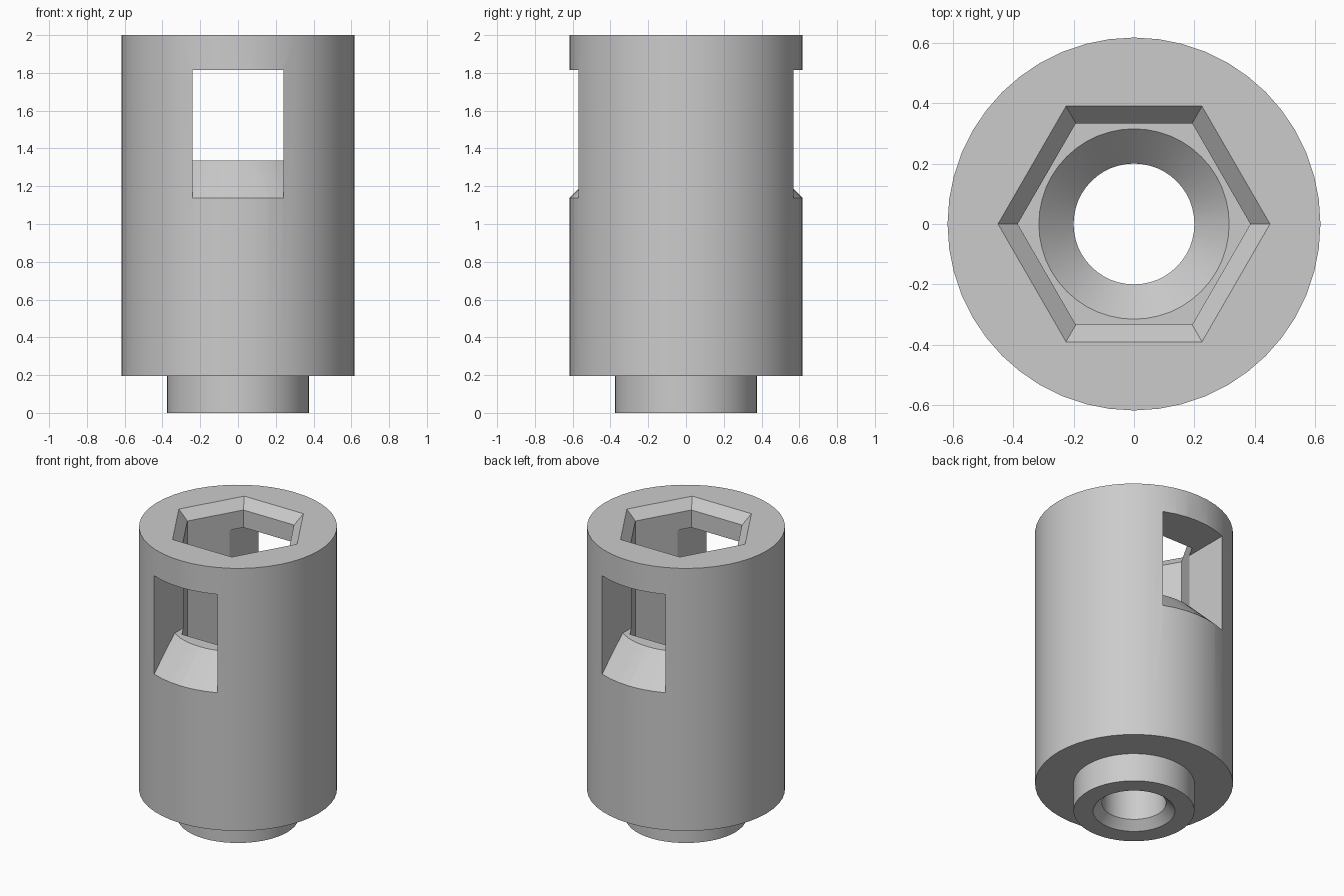
import bpy, bmesh, math

cube = bpy.data.objects.get("Cube")
if cube:
    bpy.data.objects.remove(cube, do_unlink=True)

SEGMENTS = 48
HEX_FLOOR = 0.7
BODY_R = 0.617

grey = bpy.data.materials.new("machined grey")
grey.use_nodes = True
colour = (0.6, 0.6, 0.6, 1)
grey.diffuse_color = colour
grey.node_tree.nodes["Principled BSDF"].inputs["Base Color"].default_value = colour


def finish(name, bm):
    bmesh.ops.recalc_face_normals(bm, faces=bm.faces)
    mesh = bpy.data.meshes.new(name)
    bm.to_mesh(mesh)
    bm.free()
    mesh.materials.append(grey)
    obj = bpy.data.objects.new(name, mesh)
    bpy.context.collection.objects.link(obj)
    return obj


def turned(name, profile, sides=SEGMENTS):
    """Solid turned about z from (radius, height) points, capped at both ends."""
    bm = bmesh.new()
    rings = []
    for r, z in profile:
        angles = [math.tau * i / sides for i in range(sides)]
        rings.append([bm.verts.new((r * math.cos(a), r * math.sin(a), z)) for a in angles])
    for low, high in zip(rings, rings[1:]):
        for i in range(sides):
            j = (i + 1) % sides
            bm.faces.new((low[i], low[j], high[j], high[i]))
    bm.faces.new(rings[0])
    bm.faces.new(rings[-1])
    return finish(name, bm)


def block(name, size, z):
    bm = bmesh.new()
    bmesh.ops.create_cube(bm, size=1)
    bmesh.ops.scale(bm, vec=size, verts=bm.verts)
    bmesh.ops.translate(bm, vec=(0, 0, z), verts=bm.verts)
    return finish(name, bm)


def combine(target, tool, operation):
    """Apply a boolean and discard the tool."""
    mod = target.modifiers.new(operation, "BOOLEAN")
    mod.operation, mod.solver, mod.object = operation, "EXACT", tool
    bpy.context.view_layer.objects.active = target
    bpy.ops.object.modifier_apply(modifier=mod.name)
    bpy.data.objects.remove(tool, do_unlink=True)


# Round body with a narrower spigot below
socket = turned("socket_body", [(0.377, 0), (0.377, 0.195), (BODY_R, 0.195), (BODY_R, 2)])

# Hexagonal pocket with a chamfered mouth
pocket = turned("hex_pocket", [(0.385, HEX_FLOOR), (0.385, 1.935), (0.45, 2), (0.55, 2.1)], 6)
combine(socket, pocket, "DIFFERENCE")

# Through bore, chamfered below and countersunk into the pocket floor
bore = turned("bore", [(0.355, -0.1), (0.2, 0.055), (0.2, HEX_FLOOR - 0.115),
                       (0.315, HEX_FLOOR), (0.315, HEX_FLOOR + 0.1)])
combine(socket, bore, "DIFFERENCE")

# Front and back windows with a conical sill
window = turned("window", [(0.42, 1.335), (0.9, 0.857), (0.9, 1.815), (0.42, 1.815)])
combine(window, block("window_width", (0.48, 3, 3), 1.4), "INTERSECT")
combine(socket, window, "DIFFERENCE")

# Smooth round walls, crisp machined edges
bpy.ops.object.select_all(action="DESELECT")
socket.select_set(True)
bpy.context.view_layer.objects.active = socket
bpy.ops.object.shade_smooth_by_angle(angle=math.radians(30))
